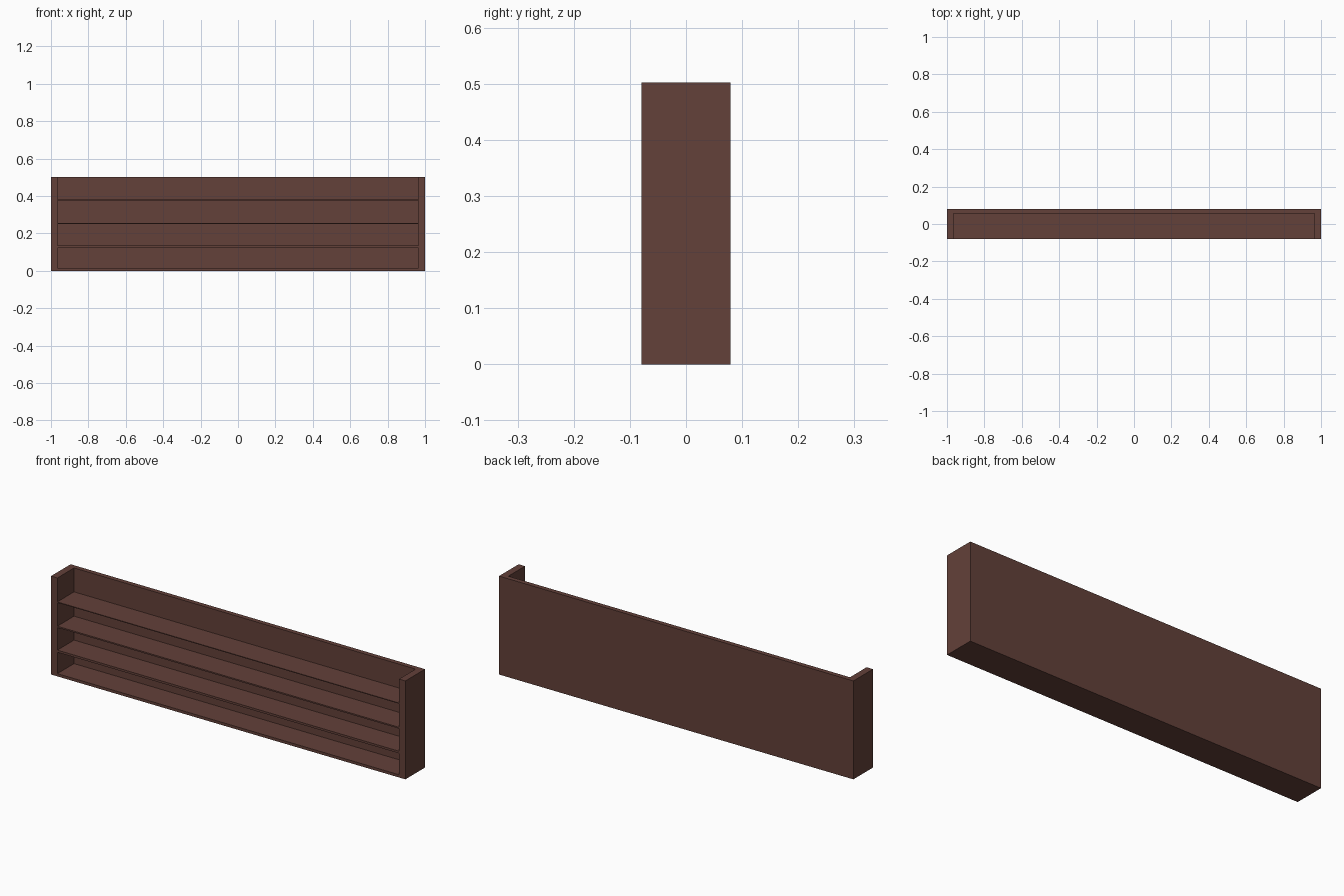
import bpy

cube = bpy.data.objects.get("Cube")
if cube:
    bpy.data.objects.remove(cube, do_unlink=True)

# Dark brown wood
wood = bpy.data.materials.new("dark_brown_wood")
wood.use_nodes = True
colour = (0.125, 0.052, 0.041, 1)
wood.diffuse_color = colour
wood.node_tree.nodes["Principled BSDF"].inputs["Base Color"].default_value = colour


def board(name, low, high):
    """Rectangular board spanning two opposite corners."""
    bpy.ops.mesh.primitive_cube_add(
        size=1, location=[(a + b) / 2 for a, b in zip(low, high)])
    obj = bpy.context.object
    obj.name = name
    obj.scale = [b - a for a, b in zip(low, high)]
    bpy.ops.object.transform_apply(location=False, rotation=False, scale=True)
    obj.data.materials.append(wood)
    return obj


FRONT, BACK, PANEL = -0.079, 0.079, 0.055
INNER, TOP = 0.964, 0.502

# Upright ends and the back panel between them
board("right_side", (-1, FRONT, 0), (-INNER, BACK, TOP))
board("left_side", (INNER, FRONT, 0), (1, BACK, TOP))
board("back_panel", (-INNER, PANEL, 0), (INNER, BACK, TOP))

# Base board and the three thin shelves above it
shelves = {
    "base_board": (0, 0.014),
    "lower_shelf": (0.123, 0.134),
    "middle_shelf": (0.249, 0.256),
    "upper_shelf": (0.376, 0.380),
}
for name, (bottom, top) in shelves.items():
    board(name, (-INNER, FRONT, bottom), (INNER, PANEL, top))
